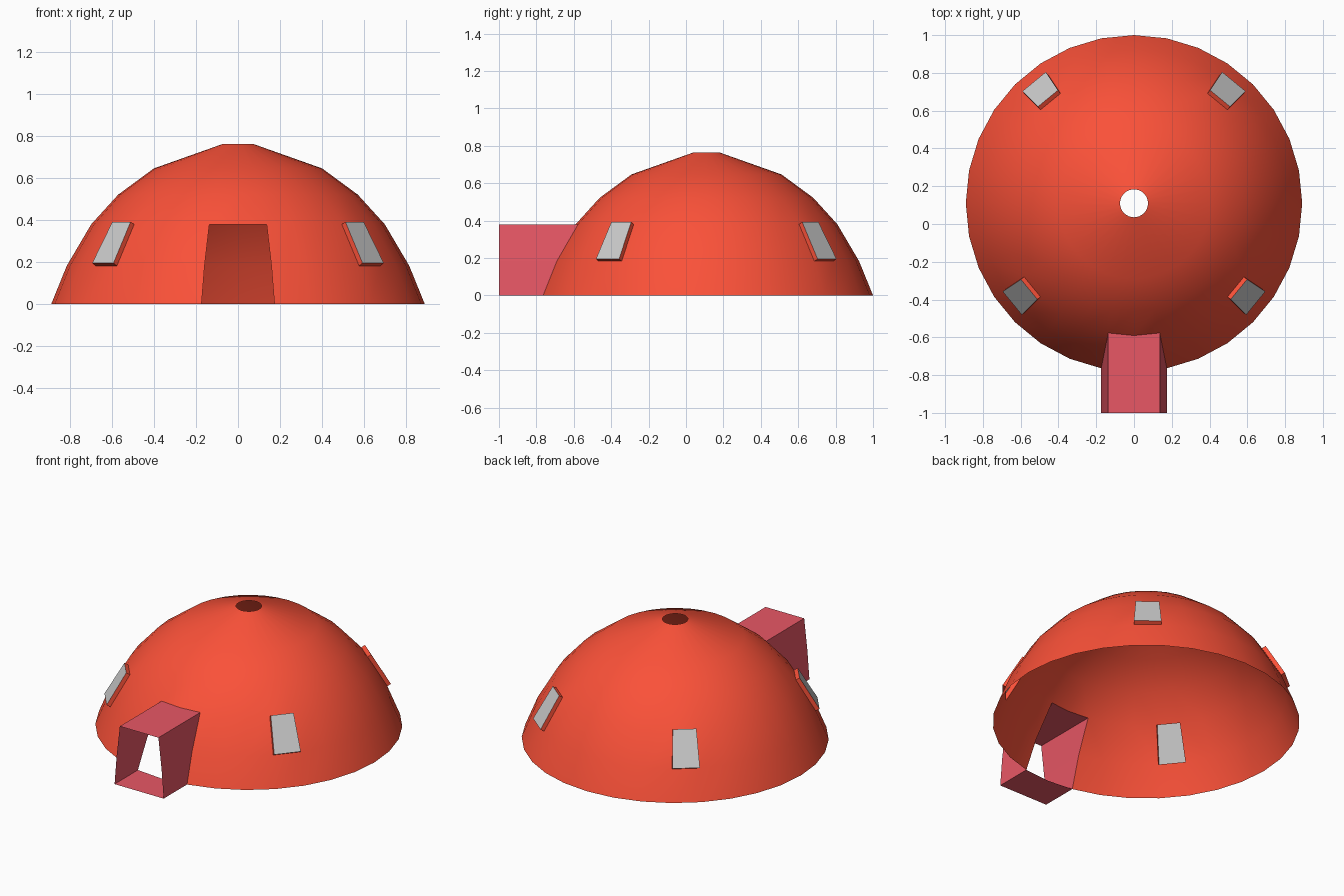
import bpy, bmesh, math

if "Cube" in bpy.data.objects:
    bpy.data.objects.remove(bpy.data.objects["Cube"])

N = 32                    # dome segments
CY = 0.1095               # dome centre in y
PROFILE = [(0.8905, 0), (0.816, 0.183), (0.7, 0.38),
           (0.571, 0.522), (0.401, 0.647), (0.074, 0.763)]
WINDOWS = (4, 11, 19, 28)  # columns of the four windows, in ring 1
DOOR = {(r, c) for r in (0, 1) for c in (23, 24)}
FRONT = -1.0
DEPTH = 0.025


def material(name, rgb):
    m = bpy.data.materials.new(name)
    m.diffuse_color = (*rgb, 1)
    m.use_nodes = True
    m.node_tree.nodes["Principled BSDF"].inputs["Base Color"].default_value = m.diffuse_color
    return m


def make_object(name, bm, mat=None, smooth=False):
    mesh = bpy.data.meshes.new(name)
    bm.to_mesh(mesh)
    bm.free()
    ob = bpy.data.objects.new(name, mesh)
    bpy.context.collection.objects.link(ob)
    if mat:
        mesh.materials.append(mat)
    if smooth:
        bpy.ops.object.select_all(action='DESELECT')
        ob.select_set(True)
        bpy.context.view_layer.objects.active = ob
        bpy.ops.object.shade_smooth_by_angle(angle=math.radians(30))
    return ob


red = material("dome_red", (0.96, 0.082, 0.04))
pink = material("entrance_pink", (0.81, 0.095, 0.13))

# Dome shell: open below, with a round hole at the top
dome = bmesh.new()
rings = [[dome.verts.new((r * math.cos(2 * math.pi * i / N),
                          CY + r * math.sin(2 * math.pi * i / N), z))
          for i in range(N)] for r, z in PROFILE]
faces = {}
for r in range(len(PROFILE) - 1):
    for c in range(N):
        d = (c + 1) % N
        faces[r, c] = dome.faces.new((rings[r][c], rings[r][d],
                                      rings[r + 1][d], rings[r + 1][c]))
dome.normal_update()

# Entrance tunnel: outline of the doorway pulled straight to the front
door_faces = [faces[k] for k in DOOR]
tunnel = bmesh.new()
for e in {e for f in door_faces for e in f.edges}:
    if sum(f in door_faces for f in e.link_faces) == 1:
        a, b = (v.co for v in e.verts)
        quad = [a, b, (b.x, FRONT, b.z), (a.x, FRONT, a.z)]
        tunnel.faces.new([tunnel.verts.new(p) for p in quad])
bmesh.ops.remove_doubles(tunnel, verts=tunnel.verts, dist=1e-4)
bmesh.ops.recalc_face_normals(tunnel, faces=tunnel.faces)
make_object("entrance_tunnel", tunnel, pink)

# Windows: dome panels raised along their normals, with grey panes
panels = [faces[1, c] for c in WINDOWS]
bmesh.ops.delete(dome, geom=door_faces, context='FACES')
raised = bmesh.ops.extrude_discrete_faces(dome, faces=panels)['faces']
for i, f in enumerate(raised):
    bmesh.ops.translate(dome, verts=f.verts, vec=f.normal * DEPTH)
    pane = bmesh.new()
    pane.faces.new([pane.verts.new(v.co) for v in f.verts])
    make_object(f"window_pane_{i + 1}", pane)
bmesh.ops.delete(dome, geom=raised, context='FACES_ONLY')
make_object("dome", dome, red, smooth=True)
